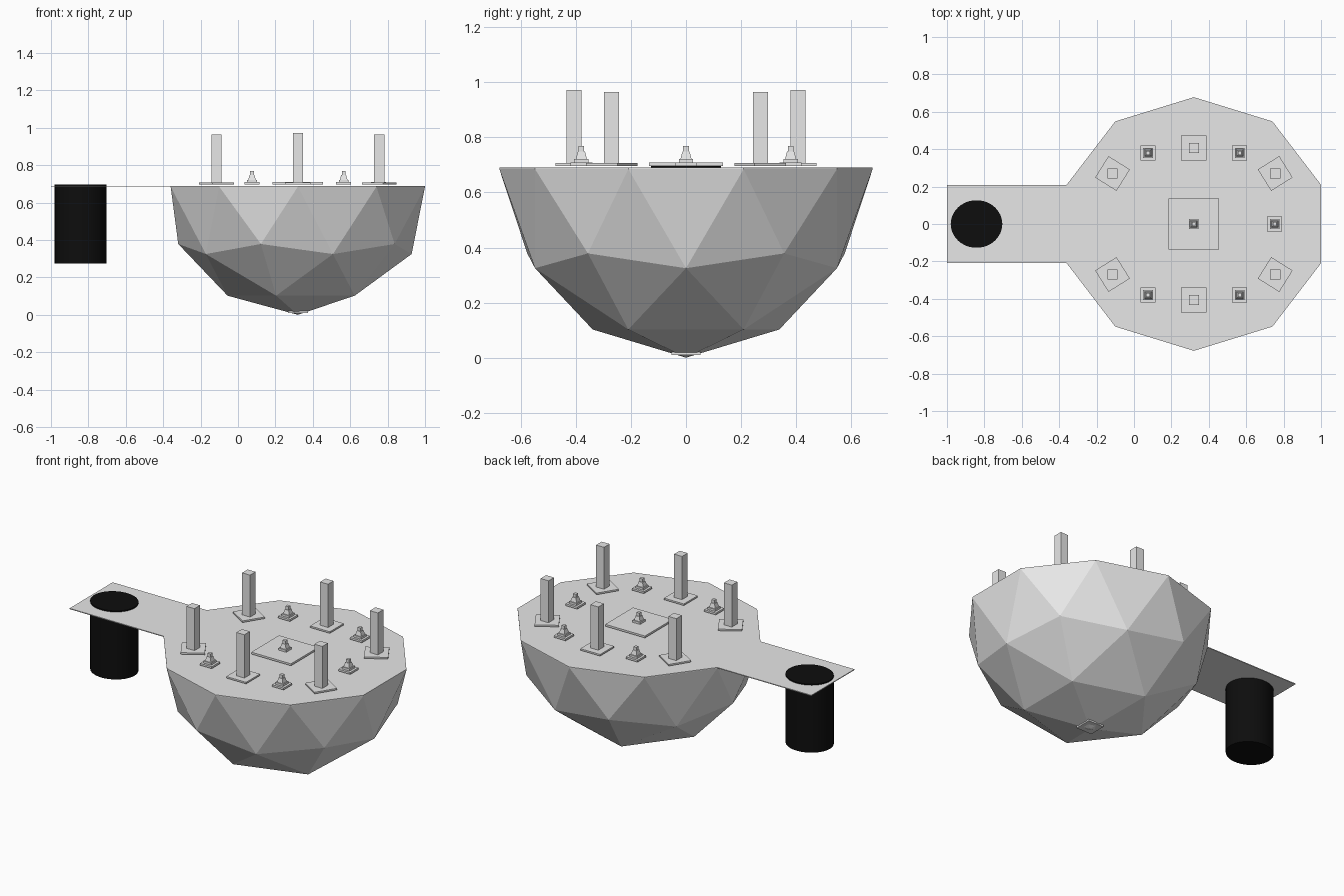
import bpy, bmesh, math
from mathutils import Matrix, Vector

if "Cube" in bpy.data.objects:
    bpy.data.objects.remove(bpy.data.objects["Cube"])

CX, RX, RY, RZ = 0.32, 0.715, 0.678, 0.685   # dome centre and radii
DECK, TOP = 0.685, 0.69                      # deck underside and top
LIFT = 0.697                                 # underside of the raised fittings


def material(name, rgb):
    m = bpy.data.materials.new(name)
    m.diffuse_color = (*rgb, 1)
    m.use_nodes = True
    m.node_tree.nodes["Principled BSDF"].inputs["Base Color"].default_value = m.diffuse_color
    return m


grey = material("light grey", (0.8, 0.8, 0.8))
black = material("black", (0.004, 0.004, 0.004))


def finish(bm, name, mat):
    bmesh.ops.recalc_face_normals(bm, faces=bm.faces)
    me = bpy.data.meshes.new(name)
    bm.to_mesh(me)
    bm.free()
    me.materials.append(mat)
    ob = bpy.data.objects.new(name, me)
    bpy.context.collection.objects.link(ob)
    return ob


def add_block(bm, x, y, z0, z1, w0, w1=None, turn=0):
    """Square block or taper, w0 wide at the bottom and w1 at the top."""
    r = math.sqrt(0.5)
    place = Matrix.Translation((x, y, (z0 + z1) / 2)) @ Matrix.Rotation(turn + math.pi / 4, 4, 'Z')
    bmesh.ops.create_cone(bm, cap_ends=True, segments=4, radius1=w0 * r,
                          radius2=(w1 or w0) * r, depth=z1 - z0, matrix=place)


# Faceted lower half dome
bm = bmesh.new()
bmesh.ops.create_icosphere(bm, subdivisions=2, radius=1)
bmesh.ops.delete(bm, geom=[v for v in bm.verts if v.co.z > 0.05], context='VERTS')
for v in bm.verts:
    v.co = Vector((CX + v.co.x * RX, v.co.y * RY, DECK + v.co.z * RZ))
finish(bm, "dome_hull", grey)

# Thin ten-sided deck with a straight arm
outline = []
for i in range(10):
    a = math.radians(198 + 36 * i)
    outline.append((CX + RX * math.cos(a), RY * math.sin(a)))
arm_y = outline[0][1]
outline += [(-1, -arm_y), (-1, arm_y)]
bm = bmesh.new()
face = bm.faces.new([bm.verts.new((x, y, DECK)) for x, y in outline])
ext = bmesh.ops.extrude_face_region(bm, geom=[face], use_keep_orig=True)
for v in ext["geom"]:
    if isinstance(v, bmesh.types.BMVert):
        v.co.z = TOP
finish(bm, "deck", grey)

# Black drum through the end of the arm
bm = bmesh.new()
bmesh.ops.create_cone(bm, cap_ends=True, segments=48, radius1=1, radius2=1, depth=0.422)
for v in bm.verts:
    v.co = Vector((-0.842 + v.co.x * 0.138, v.co.y * 0.127, 0.486 + v.co.z))
drum = finish(bm, "drum", black)
for p in drum.data.polygons:
    p.use_smooth = abs(p.normal.z) < 0.5

# Tall posts on square feet; the feet of the corner posts are turned
posts = [(CX, 0.407, 0), (CX, -0.407, 0)]
for sx in (-1, 1):
    for sy in (-1, 1):
        posts.append((CX + sx * 0.435, sy * 0.27, sx * sy * math.radians(32)))
for i, (x, y, turn) in enumerate(posts):
    bm = bmesh.new()
    add_block(bm, x, y, LIFT, 0.707, 0.135, turn=turn)
    add_block(bm, x, y, 0.707, 0.973 if i < 2 else 0.965, 0.054)
    finish(bm, f"post_{i + 1}", grey)

# Small stepped studs, the middle one on a large plate
studs = [(CX, 0)] + [(CX + sx * 0.245, sy * 0.38) for sx in (-1, 1) for sy in (-1, 1)] + [(0.752, 0)]
for i, (x, y) in enumerate(studs):
    bm = bmesh.new()
    add_block(bm, x, y, LIFT, 0.709, 0.08 if i else 0.27)
    add_block(bm, x, y, 0.709, 0.722, 0.052)
    add_block(bm, x, y, 0.722, 0.748, 0.04, 0.026)
    add_block(bm, x, y, 0.748, 0.768, 0.02)
    finish(bm, f"stud_{i + 1}", grey)

# Small plate around the bottom tip
bm = bmesh.new()
add_block(bm, CX, 0, 0.01, 0.02, 0.107)
finish(bm, "bottom_plate", grey)
